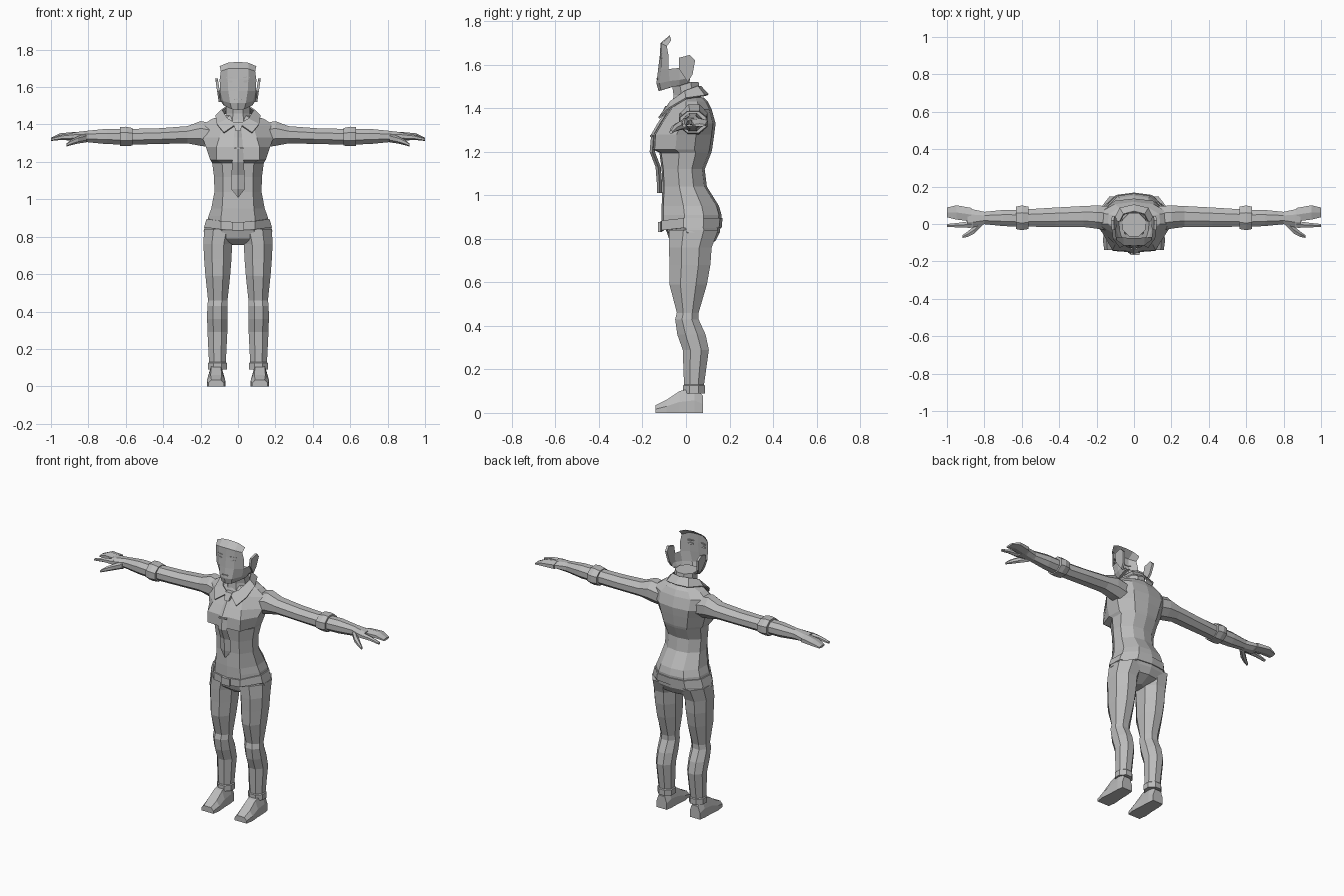
import bpy, bmesh, math
from mathutils import Vector

grey = bpy.data.materials.new("plain_grey")
grey.diffuse_color = (0.5, 0.5, 0.5, 1)


def finish(name, bm, mirror=False, thick=0):
    """Turn a bmesh into a named grey object."""
    bmesh.ops.remove_doubles(bm, verts=bm.verts, dist=0.0002)
    bmesh.ops.recalc_face_normals(bm, faces=bm.faces)
    me = bpy.data.meshes.new(name)
    bm.to_mesh(me)
    bm.free()
    me.materials.append(grey)
    ob = bpy.data.objects.new(name, me)
    bpy.context.collection.objects.link(ob)
    if mirror:
        mod = ob.modifiers.new("mirror", 'MIRROR')
        mod.use_clip = True
    if thick:
        mod = ob.modifiers.new("thickness", 'SOLIDIFY')
        mod.thickness = thick
        mod.offset = 0
    return ob


def loft(name, rings, mirror=False, caps=(True, True)):
    """Skin a list of closed rings."""
    bm = bmesh.new()
    vs = [[bm.verts.new(p) for p in r] for r in rings]
    for a, b in zip(vs, vs[1:]):
        for i in range(len(a)):
            j = (i + 1) % len(a)
            bm.faces.new((a[i], a[j], b[j], b[i]))
    if caps[0]:
        bm.faces.new(vs[0])
    if caps[1]:
        bm.faces.new(vs[-1])
    return finish(name, bm, mirror)


def sheet(name, rows, mirror=True, thick=0):
    """Skin a grid of points as an open surface."""
    bm = bmesh.new()
    vs = [[bm.verts.new(p) for p in r] for r in rows]
    for a, b in zip(vs, vs[1:]):
        for i in range(len(a) - 1):
            bm.faces.new((a[i], a[i + 1], b[i + 1], b[i]))
    return finish(name, bm, mirror, thick)


def oval(a, b, n=8):
    """Flat-sided ring of unit-reaching offsets."""
    k = 1 / math.cos(math.pi / n)
    return [(a * k * math.cos(math.tau * (i + .5) / n),
             b * k * math.sin(math.tau * (i + .5) / n)) for i in range(n)]


def tube_x(name, data, n=8):
    """Mirrored limb along x from (x, y, z, ry, rz)."""
    return loft(name, [[(x, y + p, z + q) for p, q in oval(ry, rz, n)]
                       for x, y, z, ry, rz in data], True)


def tube_z(name, data, mirror=True):
    """Limb along z from (z, x, y, rx, ry)."""
    return loft(name, [[(x + p, y + q, z) for p, q in oval(rx, ry)]
                       for z, x, y, rx, ry in data], mirror)


def body_ring(z, w, yf, yb, fw, dip=0):
    """Ten-sided trunk section, optionally dipping at the front."""
    d = yb - yf
    half = [(fw, yf + .008, z - dip * .6), (w, yf + .38 * d, z),
            (w * .97, yf + .7 * d, z), (w * .55, yb - .012, z)]
    return ([(0, yf, z - dip)] + half + [(0, yb, z)]
            + [(-x, y, h) for x, y, h in reversed(half)])


# Shirt with bust, waist and shoulders
loft("shirt", [body_ring(*r) for r in (
    (.86, .168, -.112, .16, .09), (.91, .158, -.112, .163, .09),
    (.95, .143, -.112, .152, .085), (1.04, .126, -.108, .096, .08),
    (1.12, .128, -.112, .086, .08), (1.195, .138, -.122, .116, .085),
    (1.21, .148, -.152, .12, .115), (1.28, .172, -.148, .13, .115),
    (1.33, .19, -.118, .136, .10), (1.395, .19, -.075, .118, .08),
    (1.43, .14, -.06, .10, .07), (1.45, .07, -.05, .08, .04))])

# Belt, buckle and trousers
loft("belt", [body_ring(*r, .018) for r in (
    (.85, .172, -.11, .155, .09), (.85, .182, -.12, .164, .092),
    (.895, .168, -.12, .168, .092), (.895, .155, -.108, .155, .088))],
    caps=(False, False))
loft("buckle", [[(x, y, z) for x, z in ((-.03, .832), (.03, .832), (.03, .878), (-.03, .878))]
                for y in (-.115, -.128)])
loft("trouser_hips", [body_ring(*r) for r in (
    (.755, .035, -.035, .07, .02), (.79, .15, -.075, .135, .08),
    (.83, .184, -.088, .156, .085), (.872, .172, -.11, .16, .09))])
tube_z("trouser_leg", (
    (.84, .096, .035, .085, .113), (.76, .108, .020, .077, .098),
    (.68, .108, .018, .073, .094), (.59, .108, .010, .066, .086),
    (.46, .108, .008, .052, .050), (.43, .110, .004, .054, .054),
    (.36, .110, .025, .055, .065), (.29, .110, .045, .053, .060),
    (.13, .110, .037, .045, .046), (.125, .110, .037, .050, .050),
    (.09, .110, .037, .050, .050)))

# Shoes
loft("shoe", [[(.117 - w, y, 0), (.117 + w, y, 0), (.117 + w, y, h * .5),
               (.117 + w * .6, y, h), (.117 - w * .6, y, h), (.117 - w, y, h * .5)]
              for y, w, h in ((.078, .036, .08), (.04, .042, .115), (-.03, .044, .1),
                              (-.09, .049, .06), (-.14, .042, .035))], True)

# Sleeves, cuffs and forearms
tube_x("sleeve", (
    (.13, .030, 1.340, .065, .065), (.20, .037, 1.352, .062, .066),
    (.27, .040, 1.345, .056, .046), (.42, .036, 1.338, .052, .042),
    (.58, .032, 1.334, .046, .042)))
tube_x("cuff", (
    (.565, .033, 1.334, .046, .040), (.565, .033, 1.334, .060, .047),
    (.600, .033, 1.336, .066, .052), (.630, .033, 1.336, .060, .050),
    (.630, .033, 1.336, .042, .040)))
tube_x("forearm", (
    (.60, .030, 1.334, .046, .041), (.70, .032, 1.336, .043, .041),
    (.80, .032, 1.336, .033, .031), (.86, .030, 1.336, .048, .024),
    (.89, .032, 1.335, .054, .020)))

# Hands: grouped fingers, pointing finger, thumb
tube_x("fingers", ((.87, .050, 1.336, .036, .021), (.95, .062, 1.336, .038, .015),
                   (1.0, .062, 1.322, .026, .006)), 6)
tube_x("index_finger", ((.87, -.002, 1.336, .018, .017), (.94, -.006, 1.332, .012, .012),
                        (1.0, -.008, 1.320, .008, .007)), 6)
tube_x("thumb", ((.81, .010, 1.328, .018, .020), (.855, -.032, 1.318, .020, .017),
                 (.89, -.055, 1.305, .014, .013), (.918, -.068, 1.290, .007, .007)), 6)

# Neck
tube_z("neck", ((1.41, 0, .012, .075, .075), (1.46, 0, .005, .064, .062),
                (1.52, 0, -.004, .062, .062)), False)

# Collar wrapping from the back to two front tips
sheet("collar", (
    ((0, .066, 1.50), (.055, .052, 1.50), (.085, -.005, 1.478), (.055, -.07, 1.43), (.008, -.09, 1.402)),
    ((0, .102, 1.462), (.075, .085, 1.458), (.118, .00, 1.445), (.112, -.075, 1.40), (.075, -.125, 1.355))),
    thick=.008)

# Necktie, knot and clip
loft("necktie", [[(-w, y + .008, z), (0, y - .004, z), (w, y + .008, z), (0, y + .02, z)]
                 for z, w, y in ((1.395, .016, -.085), (1.33, .022, -.127), (1.28, .026, -.156),
                                 (1.20, .031, -.163), (1.13, .035, -.136),
                                 (1.055, .037, -.130), (1.01, .002, -.130))])
loft("tie_knot", [[(-w, y, z), (w, y, z), (w, y + .03, z), (-w, y + .03, z)]
                  for z, w, y in ((1.41, .024, -.095), (1.365, .014, -.118))])
loft("tie_clip", [[(x, y, z) for x, z in ((-.02, 1.268), (.03, 1.268), (.03, 1.276), (-.02, 1.276))]
                  for y in (-.153, -.165)])

# Open face shell, from the hairline down to the chin and under the jaw
sheet("face", (
    ((0, -.075, 1.735), (.055, -.073, 1.73), (.098, -.068, 1.712)),
    ((0, -.117, 1.70), (.055, -.114, 1.698), (.092, -.088, 1.685)),
    ((0, -.120, 1.645), (.055, -.115, 1.642), (.098, -.080, 1.64)),
    ((0, -.128, 1.58), (.052, -.115, 1.58), (.096, -.080, 1.58)),
    ((0, -.136, 1.515), (.042, -.122, 1.515), (.080, -.075, 1.525)),
    ((0, -.126, 1.478), (.034, -.115, 1.482), (.068, -.065, 1.498)),
    ((0, -.060, 1.500), (.034, -.055, 1.500), (.060, -.050, 1.502))))

# Jaw sides running back to the ears
sheet("jaw", (
    ((.096, -.08, 1.58), (.103, -.03, 1.585), (.104, .02, 1.59)),
    ((.080, -.075, 1.525), (.095, -.03, 1.53), (.098, .02, 1.54)),
    ((.068, -.065, 1.498), (.078, -.03, 1.503), (.080, .015, 1.518)),
    ((.050, -.050, 1.502), (.050, -.03, 1.508), (.050, .02, 1.518))))

# Ears
ear = ((-.032, 1.58), (-.032, 1.632), (.018, 1.645), (.042, 1.62), (.030, 1.555), (.008, 1.52))
loft("ear", [[(x + (z - 1.58) * .15, y, z) for y, z in ear] for x in (.098, .112)], True)

# Thin eyes and mouth on the face
for name, cx, cz, w, h, y, slant in (("eye", .045, 1.63, .015, .006, -.114, .06),
                                     ("eyebrow", .045, 1.652, .019, .003, -.1135, .06)):
    loft(name, [[(cx + p, y + d + max(p, 0) * .5 - abs(min(p, 0)) * slant, cz + q)
                 for p, q in oval(w, h, 6)] for d in (-.005, .003)], True)
loft("mouth", [[(p, y, 1.535 + q) for p, q in oval(.02, .003, 6)] for y in (-.136, -.128)])
